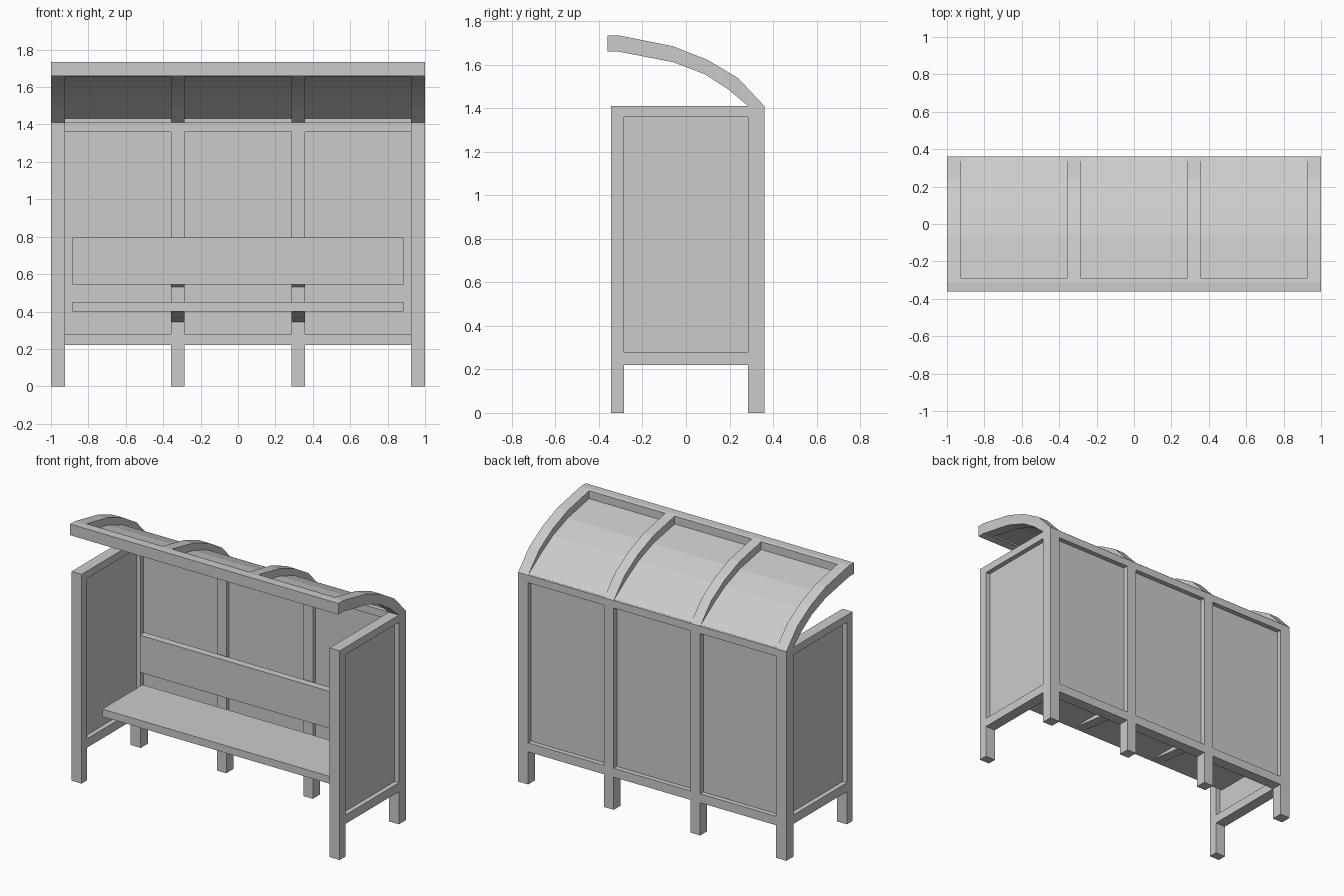
import bpy, bmesh

if "Cube" in bpy.data.objects:
    bpy.data.objects.remove(bpy.data.objects["Cube"])


def box(name, x, y, z):
    """Axis-aligned box from (min, max) pairs."""
    return extrude(name, [(y[0], z[0]), (y[1], z[0]), (y[1], z[1]), (y[0], z[1])], x)


def extrude(name, profile, x):
    """Closed y-z profile swept between two x values."""
    bm = bmesh.new()
    ends = [[bm.verts.new((px, y, z)) for y, z in profile] for px in x]
    bm.faces.new(ends[0])
    bm.faces.new(ends[1])
    n = len(profile)
    for i in range(n):
        j = (i + 1) % n
        bm.faces.new((ends[0][i], ends[0][j], ends[1][j], ends[1][i]))
    bmesh.ops.recalc_face_normals(bm, faces=bm.faces)
    mesh = bpy.data.meshes.new(name)
    bm.to_mesh(mesh)
    bm.free()
    ob = bpy.data.objects.new(name, mesh)
    bpy.context.collection.objects.link(ob)
    return ob


TOP = 1.41
posts = [(-1, -.925), (-.358, -.287), (.287, .358), (.925, 1)]
bays = [(posts[i][1], posts[i + 1][0]) for i in range(3)]
rails = {"lower": (.22, .28), "upper": (1.36, TOP)}

# roof profiles: outer and inner curve of the ribs
outer = [(-.36, 1.735), (-.31, 1.735), (-.06, 1.685), (.10, 1.622), (.24, 1.538), (.36, TOP)]
inner = [(-.36, 1.66), (-.31, 1.66), (-.06, 1.612), (.085, 1.557), (.19, 1.49), (.285, TOP)]

# back posts with roof ribs
for i, x in enumerate(posts):
    box(f"back_post_{i}", x, (.285, .36), (0, TOP))
    extrude(f"roof_rib_{i}", outer + inner[::-1], x)

# back wall bays and roof sheets
sheet_low = [(-.30, 1.668), (-.06, 1.622), (.09, 1.567), (.205, 1.5), (.345, 1.413)]
sheet_top = [(-.30, 1.68), (-.06, 1.634), (.093, 1.578), (.213, 1.51), (.355, 1.415)]
for i, x in enumerate(bays):
    for label, z in rails.items():
        box(f"back_{label}_rail_{i}", x, (.285, .36), z)
    box(f"back_panel_{i}", x, (.315, .327), (.28, 1.36))
    box(f"back_upstand_{i}", x, (.315, .325), (TOP, 1.435))
    extrude(f"roof_sheet_{i}", sheet_low + sheet_top[::-1], x)
    # front edge of the roof
    extrude(f"roof_front_beam_{i}",
            [(-.36, 1.66), (-.31, 1.66), (-.29, 1.656), (-.29, 1.731), (-.31, 1.735), (-.36, 1.735)], x)

# side walls
for side, x, panel_x in (("left", posts[0], (-.968, -.957)), ("right", posts[3], (.957, .968))):
    box(f"{side}_front_post", x, (-.345, -.285), (0, TOP))
    for label, z in rails.items():
        box(f"{side}_{label}_rail", x, (-.285, .285), z)
    box(f"{side}_panel", panel_x, (-.285, .285), (.28, 1.36))

# bench
box("seat", (-.886, .886), (-.18, .25), (.40, .45))
box("backrest", (-.886, .886), (.22, .27), (.545, .795))
for i, x in enumerate(posts[1:3]):
    extrude(f"seat_bracket_{i}",
            [(.285, .40), (-.16, .40), (-.05, .382), (.10, .365), (.285, .345)], x)
    extrude(f"backrest_bracket_{i}",
            [(.285, .53), (.265, .545), (.265, .78), (.285, .78)], x)
